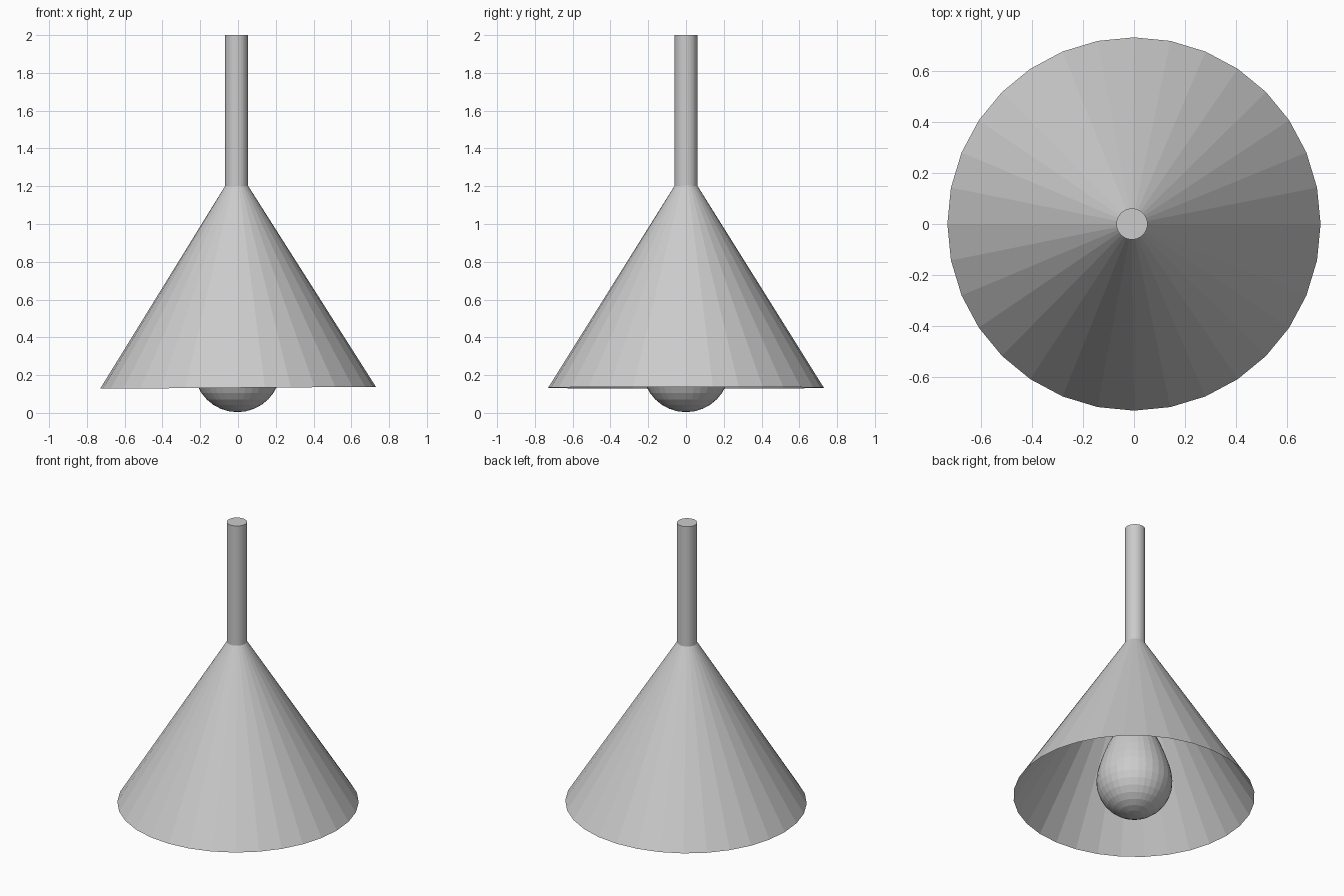
import bpy, bmesh
from math import cos, sin, tau, radians

if "Cube" in bpy.data.objects:
    bpy.data.objects.remove(bpy.data.objects["Cube"])

SIDES = 32


def lathe(name, profile, location=(0, 0, 0), tilt=0.0):
    """Spin a (radius, height) profile about z; zero-radius points close the end."""
    bm = bmesh.new()
    rings = []
    for r, z in profile:
        n = 1 if r == 0 else SIDES
        rings.append([bm.verts.new((r * cos(tau * i / SIDES), r * sin(tau * i / SIDES), z))
                      for i in range(n)])
    for a, b in zip(rings, rings[1:]):
        for i in range(SIDES):
            j = (i + 1) % SIDES
            corners = [a[i % len(a)], a[j % len(a)], b[j % len(b)], b[i % len(b)]]
            bm.faces.new(list(dict.fromkeys(corners)))
    mesh = bpy.data.meshes.new(name)
    bm.to_mesh(mesh)
    bm.free()
    obj = bpy.data.objects.new(name, mesh)
    obj.location = location
    obj.rotation_euler.y = tilt
    bpy.context.collection.objects.link(obj)
    return obj


# Open conical shade, leaning very slightly to the left
lathe("lamp_shade", [(0.73, 0), (0.06, 1.07)], (0, 0, 0.133), radians(-0.4))

# Hanging stem
lathe("stem", [(0, 1.2), (0.061, 1.2), (0.061, 2.0), (0, 2.0)], (-0.008, 0, 0))

# Bulb: a round lower half, with the upper half drawn up into a neck
R = 0.23
lift = [0, 0.003, 0.015, 0.04, 0.08, 0.125, 0.18, 0.22, 0.23]
profile = [(0, 0.004)]
for k in range(-7, 8):
    a = tau * k / 32
    profile.append((R * cos(a), 0.004 + R + R * sin(a) + (lift[k] if k > 0 else 0)))
profile.append((0, 0.004 + 2 * R + lift[8]))
lathe("bulb", profile, (-0.003, 0, 0))
